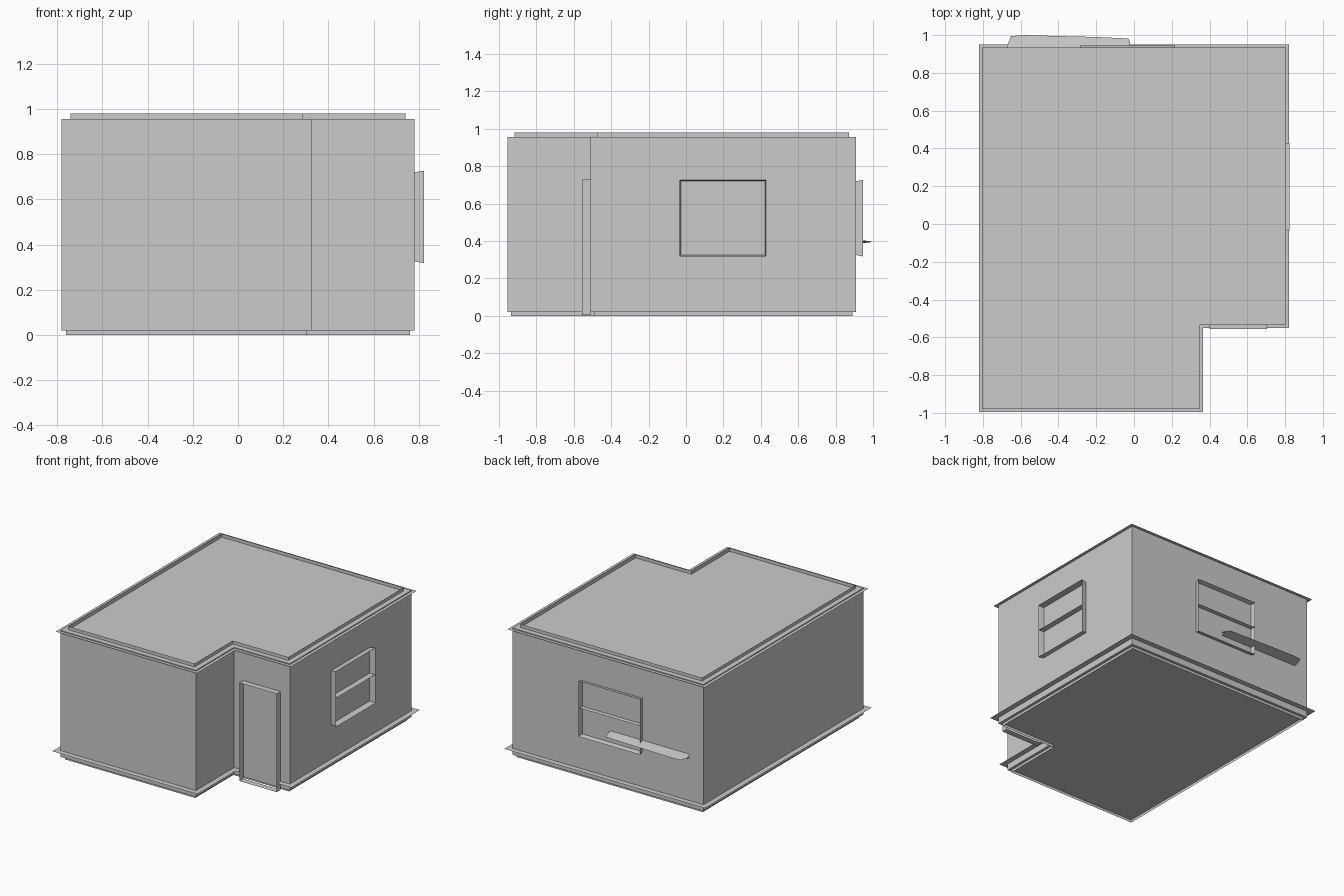
import bpy
import bmesh
from mathutils import Vector

cube = bpy.data.objects.get("Cube")
if cube:
    bpy.data.objects.remove(cube, do_unlink=True)

# One plain grey for the whole house
grey = bpy.data.materials.new("plain_grey")
grey.use_nodes = True
colour = (0.6, 0.6, 0.6, 1)
grey.diffuse_color = colour
grey.node_tree.nodes["Principled BSDF"].inputs["Base Color"].default_value = colour


def finish(name, bm):
    bmesh.ops.recalc_face_normals(bm, faces=bm.faces)
    mesh = bpy.data.meshes.new(name)
    bm.to_mesh(mesh)
    bm.free()
    mesh.materials.append(grey)
    obj = bpy.data.objects.new(name, mesh)
    bpy.context.collection.objects.link(obj)
    return obj


def strip(bm, lower, upper, closed=True):
    """Bridge two matching paths with quads."""
    a = [bm.verts.new(p) for p in lower]
    b = [bm.verts.new(p) for p in upper]
    count = len(a)
    for i in range(count if closed else count - 1):
        j = (i + 1) % count
        bm.faces.new((a[i], a[j], b[j], b[i]))
    return a, b


# L-shaped footprint: corner x, y and its outward mitre direction
LEFT, RIGHT, NOTCH_X = -0.78, 0.78, 0.325
FRONT, NOTCH_Y, BACK = -0.955, -0.51, 0.91
FLOOR, ROOF = 0.02, 0.955
DOOR = (0.40, 0.705)
plan = [
    (RIGHT, NOTCH_Y, 1, -1),
    (RIGHT, BACK, 1, 1),
    (LEFT, BACK, -1, 1),
    (LEFT, FRONT, -1, -1),
    (NOTCH_X, FRONT, 1, -1),
    (NOTCH_X, NOTCH_Y, 1, -1),
]


def ring(points, offset, z):
    return [(x + sx * offset, y + sy * offset, z) for x, y, sx, sy in points]


# Solid walls with roof and floor
bm = bmesh.new()
bottom, top = strip(bm, ring(plan, 0, FLOOR), ring(plan, 0, ROOF))
bm.faces.new(bottom)
bm.faces.new(top)
finish("house_body", bm)

# Thin upright edges on the roof and under the floor
for name, inset, low, high in (
    ("roof_parapet", -0.038, ROOF, 0.98),
    ("base_plinth", -0.02, 0, FLOOR),
):
    bm = bmesh.new()
    strip(bm, ring(plan, inset, low), ring(plan, inset, high))
    finish(name, bm)

# Thin projecting ledges; the lower one stops at the door
bm = bmesh.new()
strip(bm, ring(plan, 0, 0.948), ring(plan, 0.024, 0.948))
finish("cornice_ledge", bm)

open_plan = [(DOOR[1], NOTCH_Y, 0, -1)] + plan + [(DOOR[0], NOTCH_Y, 0, -1)]
bm = bmesh.new()
strip(bm, ring(open_plan, 0, 0.067), ring(open_plan, 0.04, 0.067), closed=False)
finish("skirting_ledge", bm)


def frame(name, origin, along, out, width, low, high, depth, flare=0.0, bar=None):
    """Open sheet-metal style frame standing out from a wall."""
    origin, along, out = Vector(origin), Vector(along), Vector(out)
    up = Vector((0, 0, 1))

    def rect(grow, d):
        corners = ((-grow, low - grow), (width + grow, low - grow),
                   (width + grow, high + grow), (-grow, high + grow))
        return [origin + along * u + up * v + out * d for u, v in corners]

    bm = bmesh.new()
    strip(bm, rect(0, 0), rect(flare, depth))
    if bar:
        ends = [origin + along * u + up * bar for u in (0, width)]
        strip(bm, ends, [p + out * depth for p in ends], closed=False)
    finish(name, bm)


# Door surround in the recess, window surrounds on the left and back walls
frame("door_frame", (DOOR[0], NOTCH_Y, 0), (1, 0, 0), (0, -1, 0),
      DOOR[1] - DOOR[0], 0.005, 0.73, 0.045)
frame("side_window_frame", (RIGHT, -0.028, 0), (0, 1, 0), (1, 0, 0),
      0.45, 0.325, 0.72, 0.043, flare=0.007, bar=0.53)
frame("back_window_frame", (0.21, BACK, 0), (-1, 0, 0), (0, 1, 0),
      0.49, 0.325, 0.72, 0.035, flare=0.007, bar=0.53)

# Flat curved shelf beside the back window
bm = bmesh.new()
edge = [(-0.67, 0.945), (-0.65, 0.995), (-0.58, 1.0), (-0.4, 0.995),
        (-0.2, 0.99), (-0.03, 0.982), (-0.02, 0.96)]
outer = [(x, y, 0.395) for x, y in edge]
strip(bm, [(x, BACK, 0.385) for x, y in edge], outer, closed=False)
strip(bm, [(x, BACK, 0.41) for x, y in edge], outer, closed=False)
bmesh.ops.remove_doubles(bm, verts=bm.verts, dist=0.0001)
finish("back_shelf", bm)
